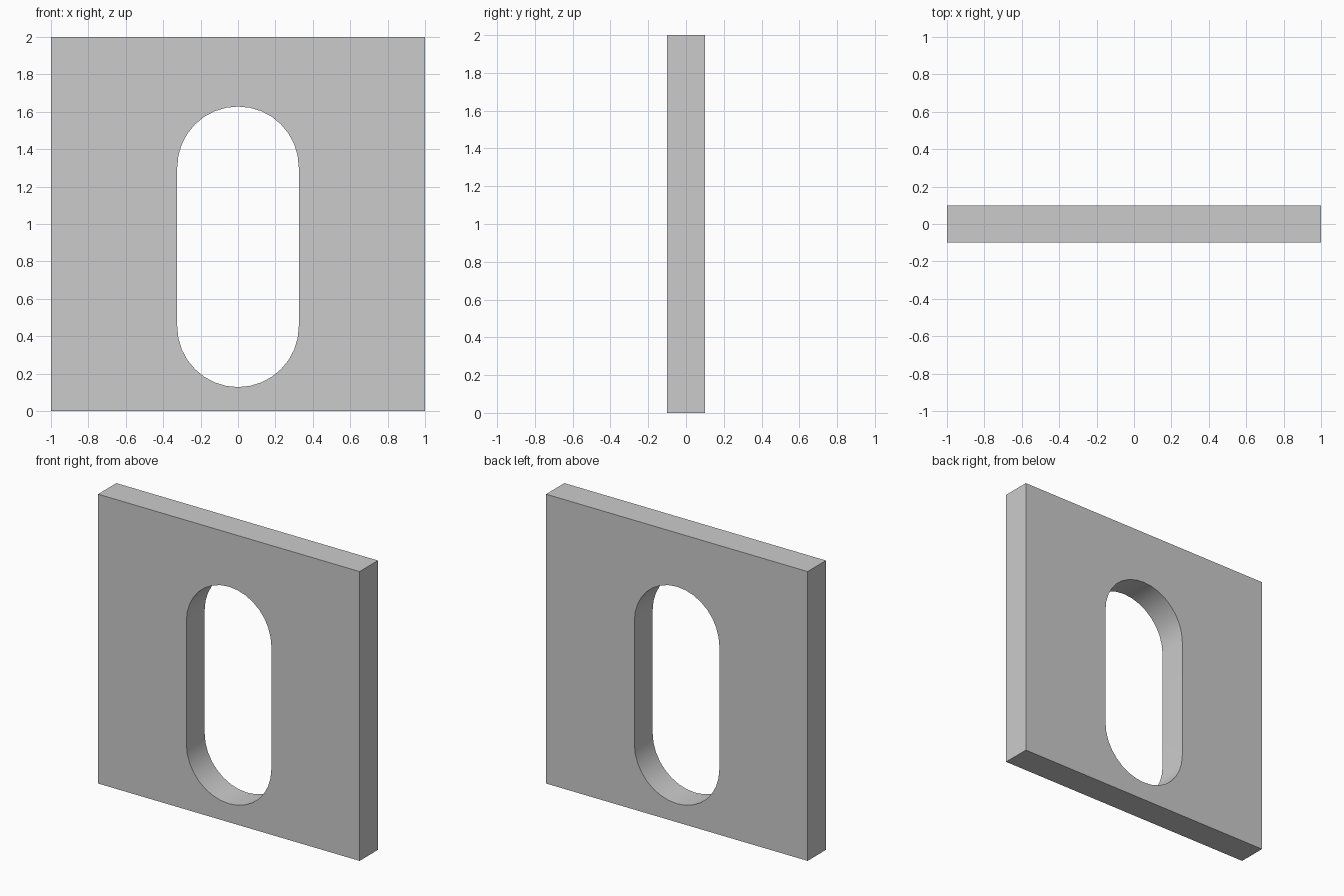
import bpy, bmesh
from math import sin, cos, pi, radians

if "Cube" in bpy.data.objects:
    bpy.data.objects.remove(bpy.data.objects["Cube"])


def prism(name, profile, depth):
    """Extrude an (x, z) outline along y, centred on y = 0."""
    bm = bmesh.new()
    face = bm.faces.new([bm.verts.new((x, -depth / 2, z)) for x, z in profile])
    ext = bmesh.ops.extrude_face_region(bm, geom=[face])
    verts = [g for g in ext["geom"] if isinstance(g, bmesh.types.BMVert)]
    bmesh.ops.translate(bm, verts=verts, vec=(0, depth, 0))
    bmesh.ops.recalc_face_normals(bm, faces=bm.faces)
    mesh = bpy.data.meshes.new(name)
    bm.to_mesh(mesh)
    bm.free()
    obj = bpy.data.objects.new(name, mesh)
    bpy.context.collection.objects.link(obj)
    return obj


# Square wall plate
plate = prism("slotted_plate", [(-1, 0), (1, 0), (1, 2), (-1, 2)], 0.2)

# Rounded slot: two half circles joined by straight sides
R, LOW, HIGH, STEPS = 0.325, 0.453, 1.303, 16
slot = [(R * cos(pi * i / STEPS), HIGH + R * sin(pi * i / STEPS)) for i in range(STEPS + 1)]
slot += [(-R * cos(pi * i / STEPS), LOW - R * sin(pi * i / STEPS)) for i in range(STEPS + 1)]
cutter = prism("slot_cutter", slot, 0.6)
cutter.hide_render = True

# Cut the slot through the plate
cut = plate.modifiers.new("slot", 'BOOLEAN')
cut.operation = 'DIFFERENCE'
cut.solver = 'EXACT'
cut.object = cutter
bpy.context.view_layer.objects.active = plate
plate.select_set(True)
bpy.ops.object.modifier_apply(modifier=cut.name)
bpy.data.objects.remove(cutter)

# Smooth slot wall, sharp rims
bpy.ops.object.shade_smooth_by_angle(angle=radians(30))
